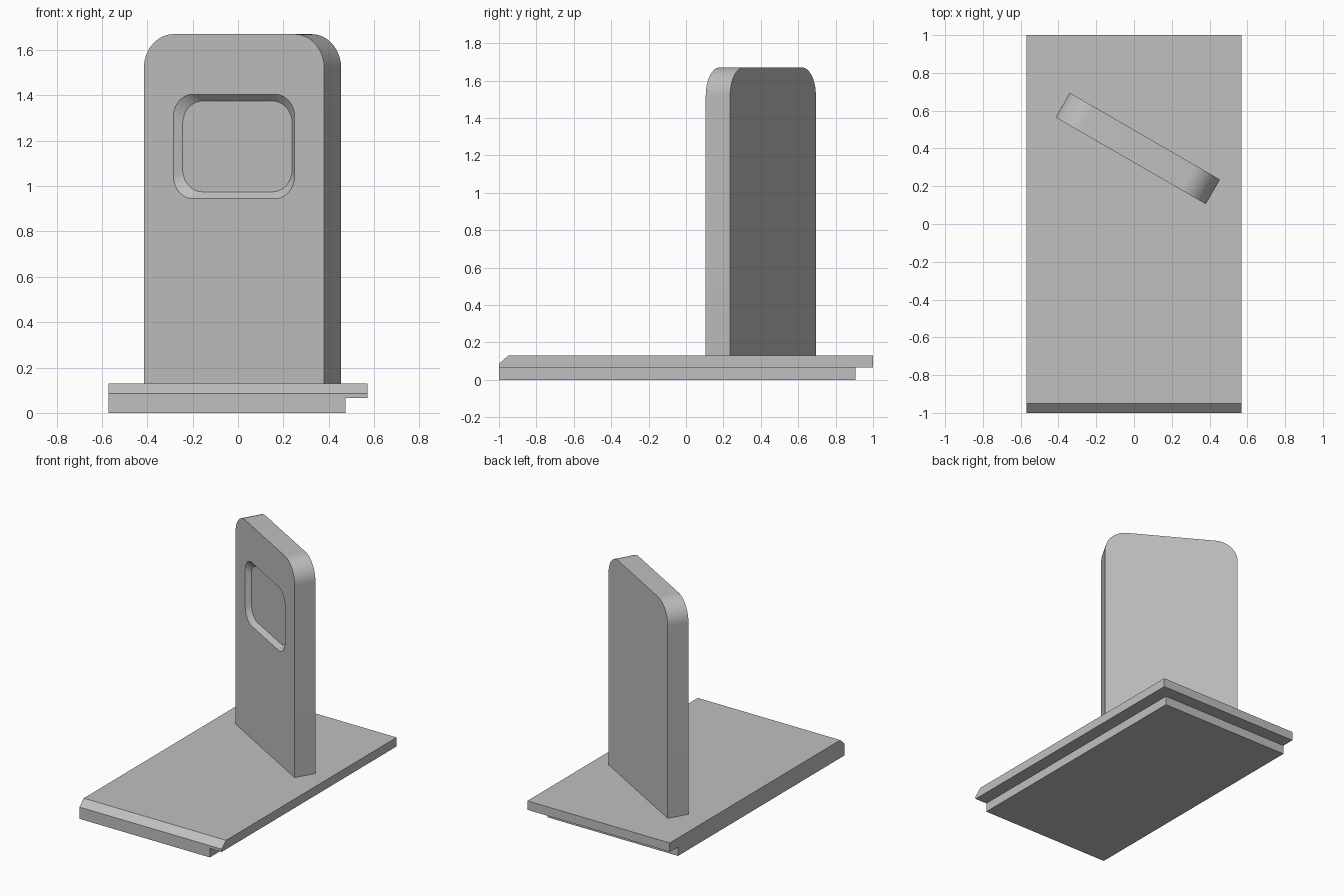
import bpy, bmesh, math
from mathutils import Matrix

default = bpy.data.objects.get("Cube")
if default:
    bpy.data.objects.remove(default, do_unlink=True)

GREY = (0.527, 0.527, 0.527, 1.0)
grey = bpy.data.materials.new("plain grey")
grey.use_nodes = True
grey.diffuse_color = GREY
grey.node_tree.nodes["Principled BSDF"].inputs["Base Color"].default_value = GREY


def loft(name, rings):
    """Solid skinned between rings of equal length, capped at both ends."""
    bm = bmesh.new()
    loops = [[bm.verts.new(p) for p in ring] for ring in rings]
    for a, b in zip(loops, loops[1:]):
        for i in range(len(a)):
            j = (i + 1) % len(a)
            bm.faces.new((a[i], a[j], b[j], b[i]))
    bm.faces.new(loops[0])
    bm.faces.new(loops[-1])
    bmesh.ops.recalc_face_normals(bm, faces=bm.faces)
    mesh = bpy.data.meshes.new(name)
    bm.to_mesh(mesh)
    bm.free()
    mesh.materials.append(grey)
    obj = bpy.data.objects.new(name, mesh)
    bpy.context.collection.objects.link(obj)
    return obj


def rounded(half_w, bottom, top, r_bottom, r_top, steps=16):
    """Rectangle outline whose bottom and top corners have their own radius."""
    corners = ((1, top, -1, r_top, 0), (-1, top, -1, r_top, 90),
               (-1, bottom, 1, r_bottom, 180), (1, bottom, 1, r_bottom, 270))
    points = []
    for side, edge, inward, r, start in corners:
        for i in range(steps + 1 if r else 1):
            a = math.radians(start + 90 * i / steps)
            points.append((side * (half_w - r) + r * math.cos(a) if r else side * half_w,
                           edge + inward * r + r * math.sin(a)))
    return points


def at_depth(outline, y):
    return [(u, y, z) for u, z in outline]


# Base: top slab with a chamfered front edge, on a narrower lower slab
slab = [(-1, 0.065), (1, 0.065), (1, 0.13), (-0.95, 0.13), (-1, 0.085)]
loft("base_top_slab", [[(x, y, z) for y, z in slab] for x in (-0.57, 0.57)])
lower = [(-1, 0), (0.905, 0), (0.905, 0.065), (-1, 0.065)]
loft("base_lower_slab", [[(x, y, z) for y, z in lower] for x in (-0.57, 0.475)])

# Upright panel with rounded top corners
HALF_T = 0.075
panel_outline = rounded(0.459, 0.13, 1.67, 0, 0.15)
panel = loft("upright_panel", [at_depth(panel_outline, y) for y in (-HALF_T, HALF_T)])

# Shallow pocket with sloping walls, cut into the front of the panel
rings = []
for d in (-0.02, 0.03):
    outline = rounded(0.309 - d, 0.945 + d, 1.405 - d, 0.1, 0.1)
    rings.append(at_depth(outline, d - HALF_T))
cutter = loft("pocket_cutter", rings)
cutter.hide_render = True

cut = panel.modifiers.new("pocket", 'BOOLEAN')
cut.operation = 'DIFFERENCE'
cut.solver = 'EXACT'
cut.object = cutter
bpy.ops.object.select_all(action='DESELECT')
bpy.context.view_layer.objects.active = panel
panel.select_set(True)
bpy.ops.object.modifier_apply(modifier=cut.name)
bpy.data.objects.remove(cutter, do_unlink=True)
bpy.ops.object.shade_smooth_by_angle(angle=math.radians(30))

# Turn the panel and set it on the base
panel.matrix_world = Matrix.Translation((0.02, 0.4, 0)) @ Matrix.Rotation(math.radians(-30), 4, 'Z')
